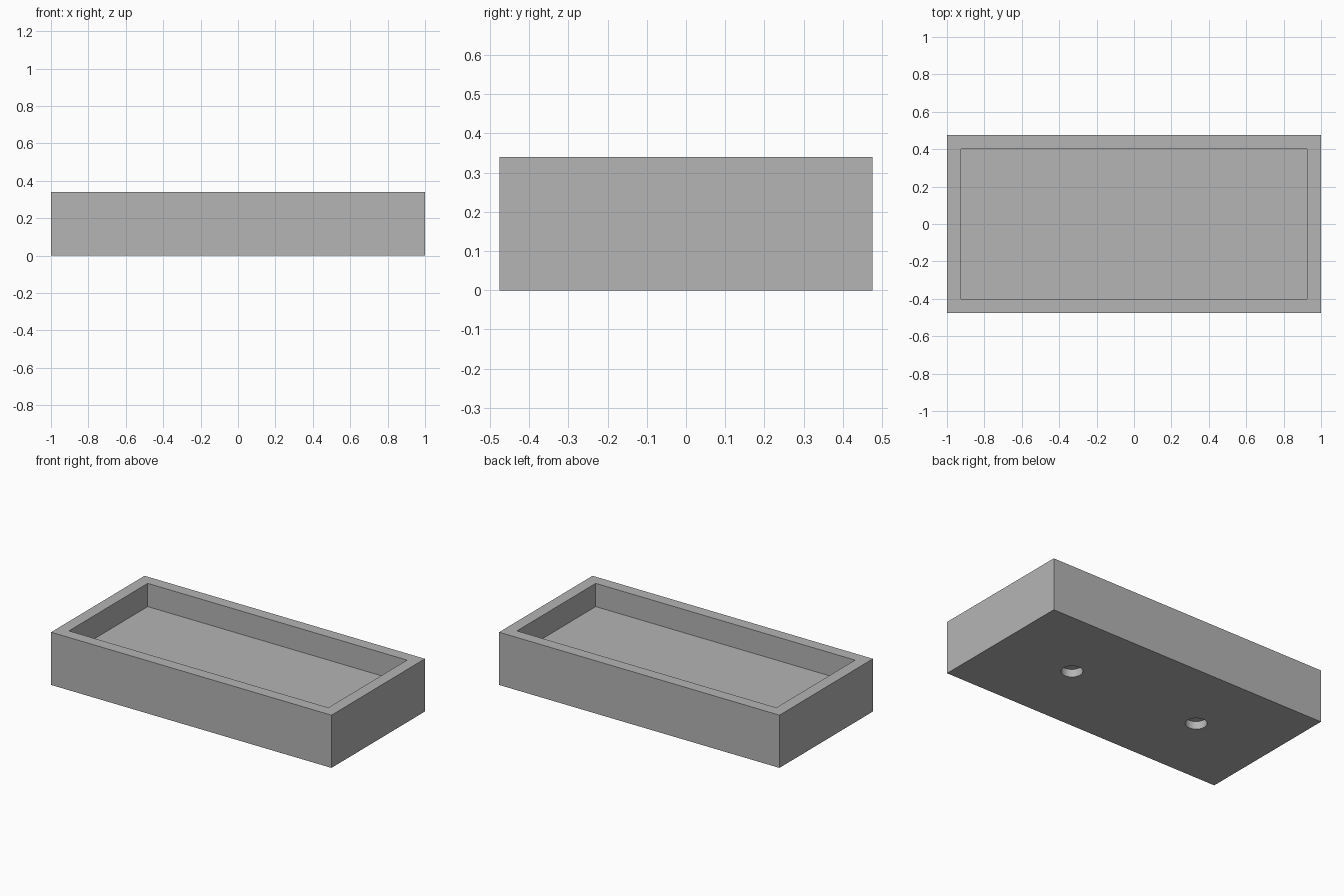
import bpy
import bmesh

LENGTH, WIDTH, HEIGHT = 2.0, 0.952, 0.34
WALL, POCKET = 0.075, 0.15
HOLE_X, HOLE_RADIUS, HOLE_DEPTH = 0.465, 0.063, 0.05

cube = bpy.data.objects.get("Cube")
if cube:
    bpy.data.objects.remove(cube, do_unlink=True)

# Single plain grey material
grey = bpy.data.materials.new("plain grey")
grey.use_nodes = True
colour = (0.46, 0.46, 0.46, 1.0)
grey.diffuse_color = colour
grey.node_tree.nodes["Principled BSDF"].inputs["Base Color"].default_value = colour

# Tray body: a box with its top inset and sunk to form the pocket
bm = bmesh.new()
bmesh.ops.create_cube(bm, size=1.0)
bmesh.ops.scale(bm, vec=(LENGTH, WIDTH, HEIGHT), verts=bm.verts)
bmesh.ops.translate(bm, vec=(0, 0, HEIGHT / 2), verts=bm.verts)
bm.normal_update()
top = max(bm.faces, key=lambda f: f.calc_center_median().z)
bmesh.ops.inset_region(bm, faces=[top], thickness=WALL, use_even_offset=True)
floor = bmesh.ops.extrude_face_region(bm, geom=[top])["geom"]
bmesh.ops.delete(bm, geom=[top], context="FACES")
floor_verts = [v for v in floor if isinstance(v, bmesh.types.BMVert)]
bmesh.ops.translate(bm, vec=(0, 0, -POCKET), verts=floor_verts)
bmesh.ops.recalc_face_normals(bm, faces=bm.faces)
mesh = bpy.data.meshes.new("tray")
bm.to_mesh(mesh)
bm.free()
mesh.materials.append(grey)
tray = bpy.data.objects.new("tray", mesh)
bpy.context.collection.objects.link(tray)

# Two blind round holes in the underside
for side in (-1, 1):
    bpy.ops.mesh.primitive_cylinder_add(
        vertices=48, radius=HOLE_RADIUS, depth=2 * HOLE_DEPTH,
        location=(side * HOLE_X, 0, 0))
    cutter = bpy.context.object
    cutter.name = "hole_cutter"
    cutter.hide_render = True
    cutter.data.materials.append(grey)
    bpy.ops.object.select_all(action="DESELECT")
    bpy.context.view_layer.objects.active = tray
    tray.select_set(True)
    cut = tray.modifiers.new("hole", "BOOLEAN")
    cut.operation = "DIFFERENCE"
    cut.solver = "EXACT"
    cut.object = cutter
    bpy.ops.object.modifier_apply(modifier=cut.name)
    bpy.data.objects.remove(cutter, do_unlink=True)

# Round hole walls shade smooth, all box edges stay sharp
bpy.ops.object.shade_smooth_by_angle(angle=0.52)
